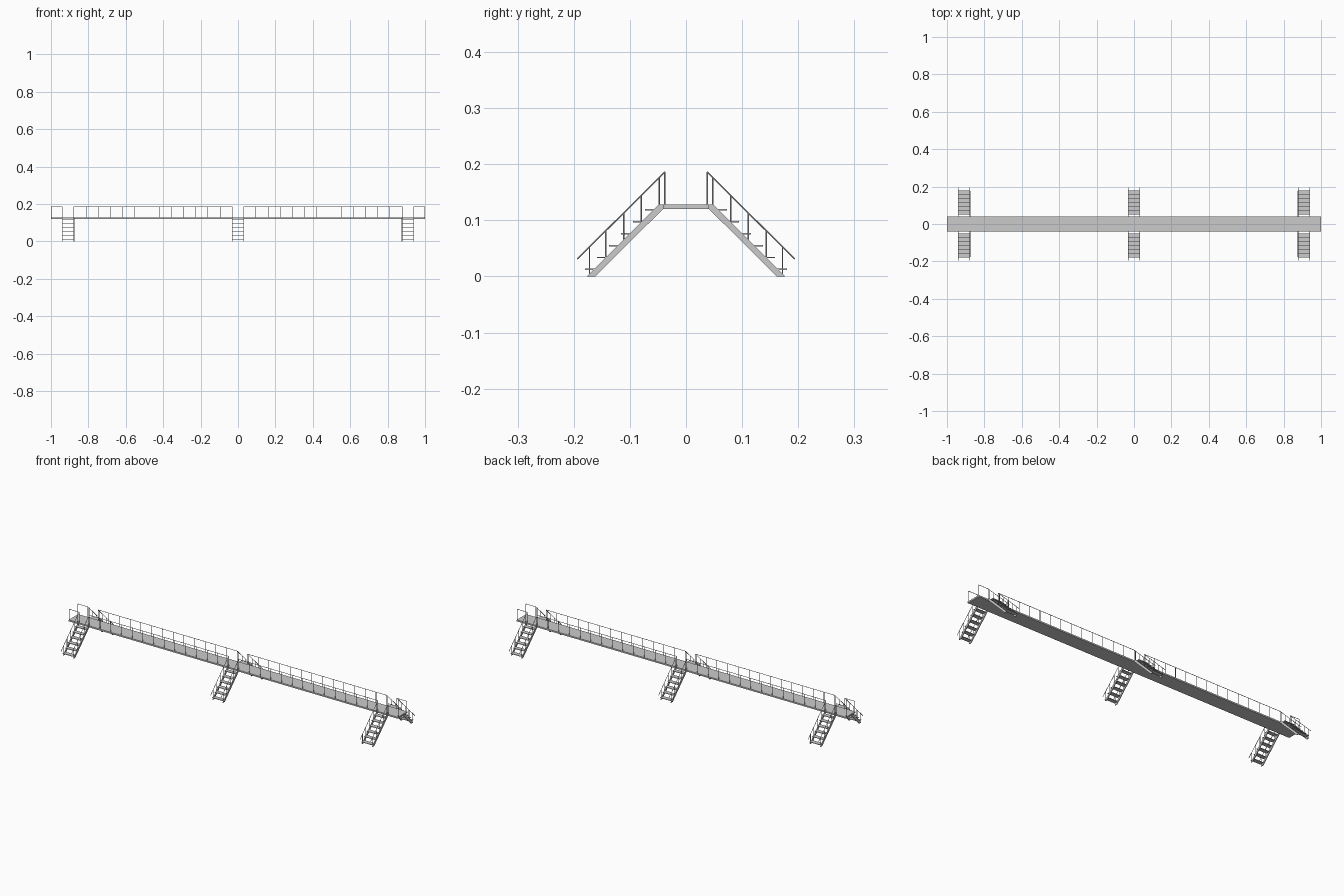
import bpy, bmesh
from mathutils import Vector

if "Cube" in bpy.data.objects:
    bpy.data.objects.remove(bpy.data.objects["Cube"])

DECK_TOP, RAIL_TOP = 0.128, 0.187
STAIR_X = (-0.908, 0.0, 0.908)
HALF_W = 0.031
RAIL_Y = 0.038
R = 0.0013


def make_object(name, bm):
    bmesh.ops.recalc_face_normals(bm, faces=bm.faces)
    mesh = bpy.data.meshes.new(name)
    bm.to_mesh(mesh)
    bm.free()
    ob = bpy.data.objects.new(name, mesh)
    bpy.context.collection.objects.link(ob)
    return ob


def add_box(bm, lo, hi):
    lo, hi = Vector(lo), Vector(hi)
    vs = bmesh.ops.create_cube(bm, size=1)["verts"]
    for v in vs:
        v.co = (lo + hi) / 2 + v.co * (hi - lo)


def add_bar(bm, a, b, r=R):
    a, b = Vector(a), Vector(b)
    d = b - a
    vs = bmesh.ops.create_cone(bm, cap_ends=True, segments=8, radius1=r,
                               radius2=r, depth=d.length)["verts"]
    rot = d.to_track_quat('Z', 'Y')
    for v in vs:
        v.co = rot @ v.co + (a + b) / 2


def add_profile(bm, pts, x0, x1):
    rings = [[bm.verts.new((x, y, z)) for y, z in pts] for x in (x0, x1)]
    bm.faces.new(rings[0])
    bm.faces.new(rings[1])
    n = len(pts)
    for i in range(n):
        j = (i + 1) % n
        bm.faces.new((rings[0][i], rings[0][j], rings[1][j], rings[1][i]))


# walkway slab
bm = bmesh.new()
add_box(bm, (-1, -0.041, 0.120), (1, 0.041, DECK_TOP))
make_object("walkway_deck", bm)

# walkway guard rails, interrupted at each stair
s = STAIR_X[2]
runs = [(-0.999, -s - HALF_W, 1), (-s + HALF_W, -HALF_W, 13),
        (HALF_W, s - HALF_W, 13), (s + HALF_W, 0.999, 1)]
for side, label in ((-1, "front"), (1, "back")):
    bm = bmesh.new()
    y = side * RAIL_Y
    for x0, x1, n in runs:
        add_bar(bm, (x0, y, RAIL_TOP - R), (x1, y, RAIL_TOP - R))
        for i in range(n + 1):
            x = x0 + (x1 - x0) * i / n
            add_bar(bm, (x, y, 0.124), (x, y, RAIL_TOP - R))
    make_object(label + "_guard_rail", bm)

# stair flights: sloped stringers, open treads, handrails
STRINGER = [(0.177, 0), (0.162, 0), (0.041, 0.120), (0.041, DECK_TOP), (0.049, DECK_TOP)]
POSTS = [(0.172, 0.003), (0.143, 0.034), (0.111, 0.066), (0.080, 0.097), (0.048, 0.126)]
for side, label in ((-1, "front"), (1, "back")):
    for k, cx in enumerate(STAIR_X):
        tag = f"{label}_stair_{k + 1}_"
        bm = bmesh.new()
        for e in (-1, 1):
            edge = cx + e * HALF_W
            add_profile(bm, [(side * y, z) for y, z in STRINGER],
                        edge - 0.002, edge + 0.002)
        make_object(tag + "stringers", bm)

        bm = bmesh.new()
        for i in range(6):
            y, z = 0.180 - 0.0213 * i, 0.0125 + 0.0213 * i
            ys = sorted((side * y, side * (y - 0.023)))
            add_box(bm, (cx - HALF_W, ys[0], z - 0.0013),
                    (cx + HALF_W, ys[1], z + 0.0013))
        make_object(tag + "treads", bm)

        bm = bmesh.new()
        for e in (-1, 1):
            x = cx + e * HALF_W
            add_bar(bm, (x, side * 0.194, 0.031),
                    (x, side * RAIL_Y, RAIL_TOP - R))
            for y, z in POSTS:
                add_bar(bm, (x, side * y, z), (x, side * y, 0.225 - y))
        make_object(tag + "handrails", bm)
